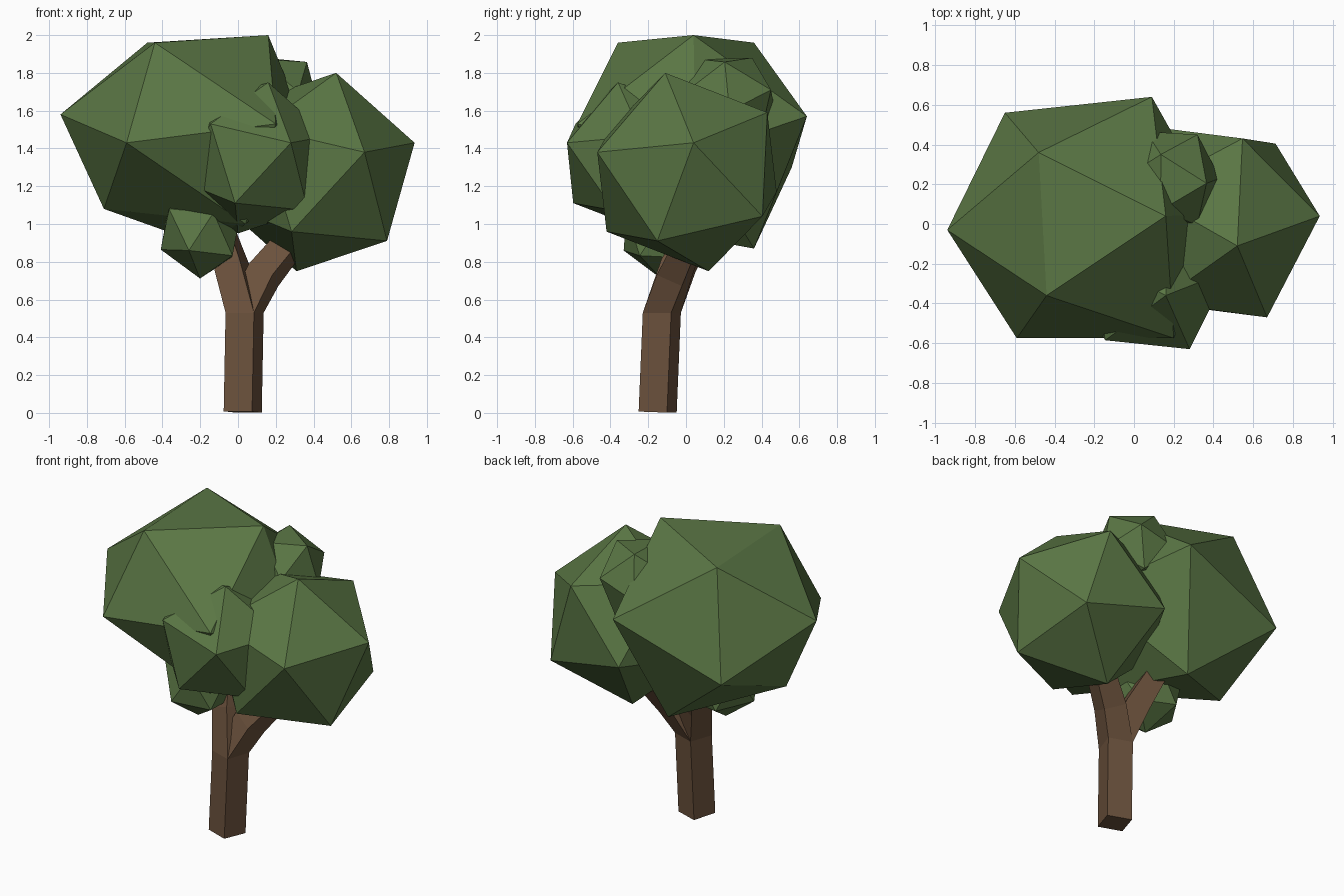
import bpy, bmesh
from mathutils import Vector, Matrix

if "Cube" in bpy.data.objects:
    bpy.data.objects.remove(bpy.data.objects["Cube"])

def material(name, rgb):
    m = bpy.data.materials.new(name)
    m.diffuse_color = (*rgb, 1)
    m.use_nodes = True
    m.node_tree.nodes["Principled BSDF"].inputs["Base Color"].default_value = m.diffuse_color
    return m

LEAF = material("leaf_green", (0.102, 0.181, 0.058))
BARK = material("bark_brown", (0.145, 0.082, 0.045))

def finish(bm, name, mat):
    bmesh.ops.recalc_face_normals(bm, faces=bm.faces)
    me = bpy.data.meshes.new(name)
    bm.to_mesh(me)
    bm.free()
    me.materials.append(mat)
    ob = bpy.data.objects.new(name, me)
    bpy.context.collection.objects.link(ob)

def leaf_clump(name, center, a, b, c, nudges=()):
    """Icosahedron placed by its centre and one face; nudges pull the nearest corners."""
    bm = bmesh.new()
    bmesh.ops.create_icosphere(bm, subdivisions=1, radius=1)
    bm.faces.ensure_lookup_table()
    center = Vector(center)
    src = Matrix([v.co for v in bm.faces[0].verts]).transposed()
    dst = Matrix([Vector(p) - center for p in (a, b, c)]).transposed()
    fit = dst @ src.inverted()
    for v in bm.verts:
        v.co = center + fit @ v.co
    for p in nudges:
        p = Vector(p)
        min(bm.verts, key=lambda v: (v.co - p).length).co = p
    finish(bm, name, LEAF)

def limb(name, rings):
    """Four-sided tube through (centre, half diagonal, direction) rings."""
    bm = bmesh.new()
    loops = []
    for center, size, direction in rings:
        turn = Vector((0, 0, 1)).rotation_difference(Vector(direction))
        corner = [Vector((-.9, -.44, 0)), Vector((.44, -.9, 0)),
                  Vector((.9, .44, 0)), Vector((-.44, .9, 0))]
        loops.append([bm.verts.new(Vector(center) + turn @ (k * size)) for k in corner])
    for lo, hi in zip(loops, loops[1:]):
        for i in range(4):
            j = (i + 1) % 4
            bm.faces.new((lo[i], lo[j], hi[j], hi[i]))
    bm.faces.new(loops[0][::-1])
    bm.faces.new(loops[-1])
    finish(bm, name, BARK)

# Trunk and its two branches, which share the fork ring
UP = (0, 0, 1)
fork = ((.035, -.128, .53), .112, UP)
limb("trunk", [((.025, -.15, .005), .112, (0.02, .03, 1)), fork])
limb("left_branch", [fork, ((-.035, -.04, .78), .105, (-.25, .3, 1)),
                     ((-.11, .1, 1.02), .085, (-.3, .6, 1))])
limb("right_branch", [fork, ((.135, -.06, .73), .105, (.6, .3, 1)),
                      ((.25, .0, .87), .095, (.8, .3, 1)),
                      ((.36, .04, 1.0), .08, (.8, .3, 1))])

# Leaf clumps
leaf_clump("left_crown", (-.25, .01, 1.45),
           (-.48, .36, 1.96), (-.44, -.36, 1.96), (.16, .04, 2.0),
           nudges=[(-.94, -.03, 1.58), (.09, .64, 1.57), (-.65, .56, 1.30),
                   (-.59, -.575, 1.43), (-.71, -.04, 1.08), (-.12, .36, .87),
                   (.04, -.35, 1.0), (.2, -.575, 1.53)])
leaf_clump("right_crown", (.415, .005, 1.275),
           (.52, -.11, 1.80), (.67, -.47, 1.38), (.935, .04, 1.43))
leaf_clump("front_clump", (.08, -.27, 1.35),
           (.16, -.36, 1.75), (-.145, -.585, 1.53), (.28, -.63, 1.43))
leaf_clump("low_clump", (-.2, -.12, .95),
           (-.365, -.245, 1.08), (-.26, -.33, .86), (-.13, -.315, 1.06))
leaf_clump("top_clump", (.19, .23, 1.665),
           (.365, .205, 1.858), (.32, .45, 1.71), (.135, .35, 1.88))
